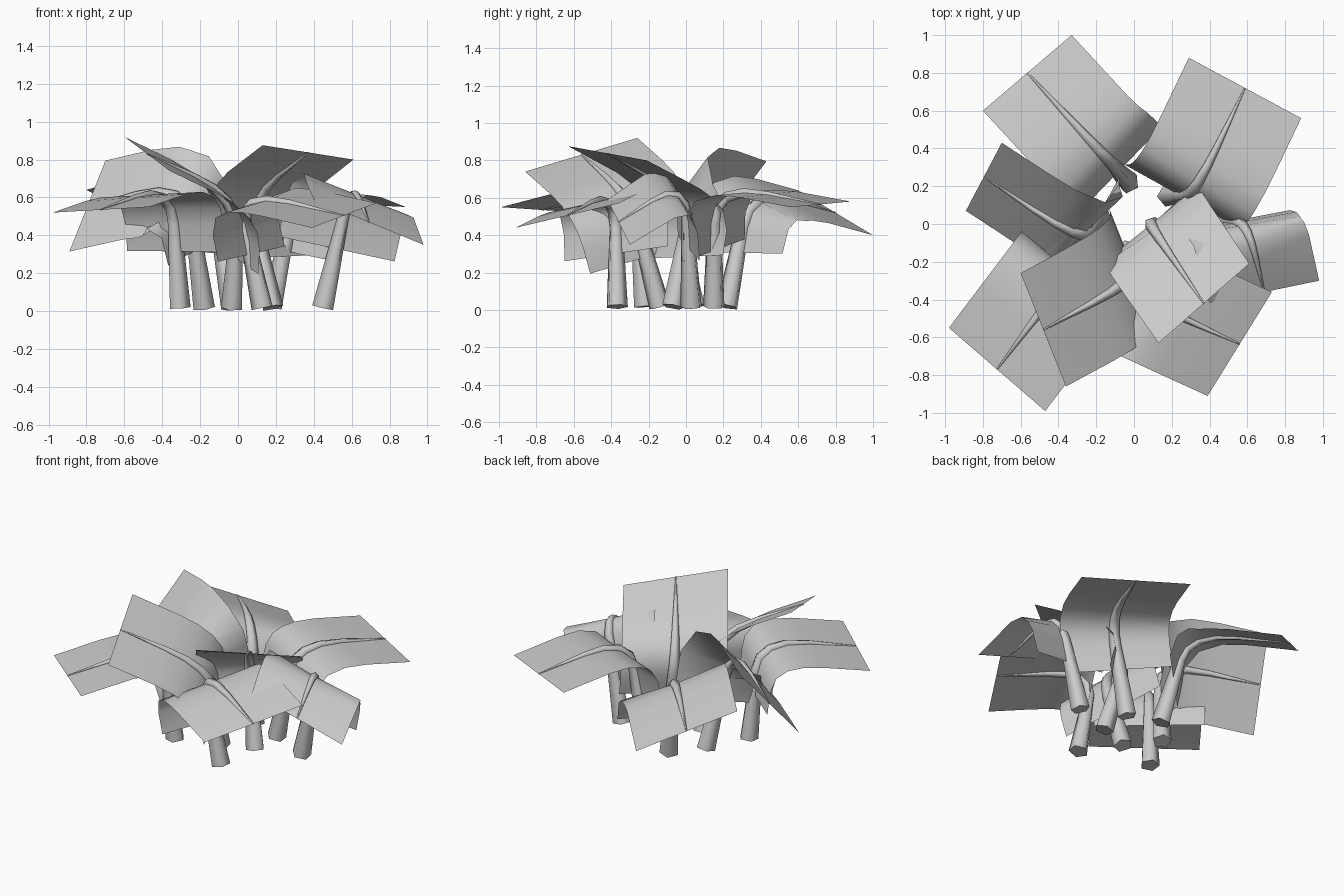
import bpy, math
from mathutils import Vector

if "Cube" in bpy.data.objects:
    bpy.data.objects.remove(bpy.data.objects["Cube"])

# stem foot, left and right corner of the leaf's outer edge,
# arm length of the bend, how upright the bend is, shift of the knee
LEAVES = [
    ((-0.03, 0.22), (-0.33, 1.00, 0.40), (-0.80, 0.60, 0.64), 0.63, 1.0, (0, 0, 0.02)),
    ((0.18, 0.15), (0.29, 0.88, 0.58), (0.885, 0.56, 0.55), 0.63, 0.0, (0.05, -0.03, 0.03)),
    ((-0.18, 0.05), (-0.70, 0.43, 0.795), (-0.89, 0.07, 0.315), 0.63, 0.55, (0, 0, 0.05)),
    ((-0.03, -0.14), (-0.60, -0.26, 0.92), (-0.36, -0.86, 0.74), 0.60, 0.0, (0, 0, 0)),
    ((-0.31, -0.22), (-0.98, -0.55, 0.52), (-0.47, -0.99, 0.55), 0.63, 0.0, (0, 0, 0.02)),
    ((0.18, -0.07), (0.13, -0.63, 0.876), (0.61, -0.21, 0.80), 0.60, 0.0, (0, 0, 0)),
    ((0.13, -0.37), (0.39, -0.91, 0.44), (0.73, -0.36, 0.57), 0.63, 0.0, (0, 0, 0)),
    ((0.45, 0.03), (0.40, -0.42, 0.59), (0.98, -0.30, 0.35), 0.62, 0.0, (-0.02, -0.25, 0.12)),
]
SIDES = 5


def make(name, verts, faces):
    me = bpy.data.meshes.new(name)
    me.from_pydata(verts, [], faces)
    for p in me.polygons:
        p.use_smooth = len(p.vertices) == 4
    ob = bpy.data.objects.new(name, me)
    bpy.context.collection.objects.link(ob)
    return ob


def bent_path(base, knee, tip):
    """Straight shank, rounded knee, straight outer part."""
    a, b = base.lerp(knee, 0.68), knee.lerp(tip, 0.5)
    pts = [base, base.lerp(knee, 0.46)]
    for i in range(5):
        t = i / 4
        pts.append(a.lerp(knee, t).lerp(knee.lerp(b, t), t))
    return pts + [tip]


for n, (foot, left, right, arm, upright, shift) in enumerate(LEAVES, 1):
    base = Vector((foot[0], foot[1], 0.018))
    left, right = Vector(left), Vector(right)
    tip, half = (left + right) / 2, (right - left) / 2
    chord = tip - base
    up = half.cross(chord).normalized()
    if up.z < 0:
        up.negate()
    d = chord.normalized()
    vert = (Vector((0, 0, 1)) - d * d.z).normalized()
    up = up.lerp(vert, upright).normalized()
    side = chord.cross(up).normalized()
    bulge = math.sqrt(max(arm ** 2 - (chord.length / 2) ** 2, 0.02))
    knee = (base + tip) / 2 + up * bulge + Vector(shift)
    path = bent_path(base, knee, tip)
    last = len(path) - 1
    tang = [(path[min(i + 1, last)] - path[max(i - 1, 0)]).normalized()
            for i in range(last + 1)]

    # leaf blade: a curved sheet following the stem
    verts = []
    for i in range(1, last + 1):
        h = half
        if i < last:
            h = (half - tang[i] * half.dot(tang[i])).normalized() * half.length
        verts += [path[i] + h * k for k in (-1, 0, 1)]
    faces = [(3 * i + j, 3 * i + j + 1, 3 * i + j + 4, 3 * i + j + 3)
             for i in range(last - 1) for j in (0, 1)]
    make(f"leaf_blade_{n}", verts, faces)

    # stem: tapering tube
    dist = [0.0]
    for p, q in zip(path, path[1:]):
        dist.append(dist[-1] + (q - p).length)
    verts = []
    for i, p in enumerate(path):
        s = (side - tang[i] * side.dot(tang[i])).normalized()
        nrm = s.cross(tang[i])
        r = 0.056 * (1 - dist[i] / dist[-1]) + 0.004
        for k in range(SIDES):
            ang = 2 * math.pi * k / SIDES
            verts.append(p + (s * math.cos(ang) + nrm * math.sin(ang)) * r)
    faces = [(i * SIDES + k, i * SIDES + (k + 1) % SIDES,
              (i + 1) * SIDES + (k + 1) % SIDES, (i + 1) * SIDES + k)
             for i in range(last) for k in range(SIDES)]
    faces.append(tuple(reversed(range(SIDES))))
    faces.append(tuple(range(len(verts) - SIDES, len(verts))))
    make(f"leaf_stem_{n}", verts, faces)
